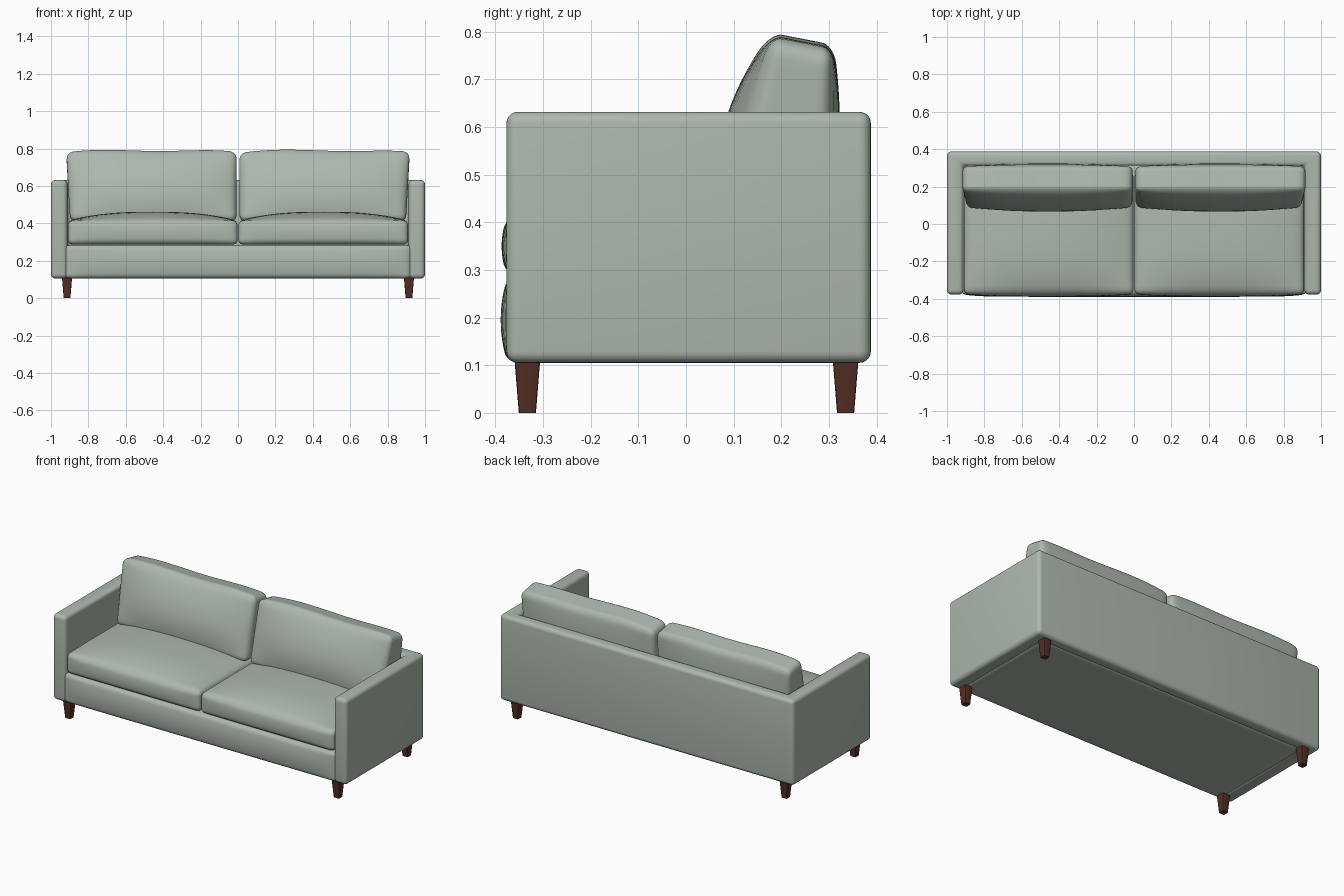
import bpy, bmesh, math
from mathutils import Vector

if "Cube" in bpy.data.objects:
    bpy.data.objects.remove(bpy.data.objects["Cube"])


def material(name, rgb):
    m = bpy.data.materials.new(name)
    m.diffuse_color = (*rgb, 1)
    m.use_nodes = True
    m.node_tree.nodes["Principled BSDF"].inputs["Base Color"].default_value = m.diffuse_color
    return m


FABRIC = material("sage fabric", (0.42, 0.48, 0.425))
WOOD = material("dark brown wood", (0.085, 0.028, 0.018))


def finish(bm, name, mat, angle=180):
    bmesh.ops.recalc_face_normals(bm, faces=bm.faces)
    me = bpy.data.meshes.new(name)
    bm.to_mesh(me)
    bm.free()
    ob = bpy.data.objects.new(name, me)
    bpy.context.collection.objects.link(ob)
    me.materials.append(mat)
    bpy.ops.object.select_all(action='DESELECT')
    ob.select_set(True)
    bpy.context.view_layer.objects.active = ob
    bpy.ops.object.shade_smooth_by_angle(angle=math.radians(angle))
    return ob


def soft_block(name, half, radius, shape, cuts=23):
    """Rounded box; shape(u, v, w) maps coordinates in -1..1 to the final position."""
    bm = bmesh.new()
    bmesh.ops.create_cube(bm, size=2)
    bmesh.ops.subdivide_edges(bm, edges=bm.edges[:], cuts=cuts, use_grid_fill=True)
    for v in bm.verts:
        # denser rows near the edges, then round the edges off
        p = [math.sin(math.pi / 2 * c) * h for c, h in zip(v.co, half)]
        q = [max(-(h - radius), min(h - radius, c)) for c, h in zip(p, half)]
        d = Vector(p) - Vector(q)
        r = Vector(q) + d.normalized() * radius
        v.co = shape(*[c / h for c, h in zip(r, half)])
    return finish(bm, name, FABRIC)


def dome(a, power=2):
    return max(0, 1 - abs(a) ** power)


# Arms and back: one U-shaped wall with rounded edges
outline = [(-1, -0.377), (-1, 0.388), (1, 0.388), (1, -0.377),
           (0.912, -0.377), (0.912, 0.312), (-0.912, 0.312), (-0.912, -0.377)]
bm = bmesh.new()
face = bm.faces.new([bm.verts.new((x, y, 0.105)) for x, y in outline])
ext = bmesh.ops.extrude_face_region(bm, geom=[face])
bmesh.ops.translate(bm, vec=(0, 0, 0.527),
                    verts=[g for g in ext["geom"] if isinstance(g, bmesh.types.BMVert)])
bmesh.ops.bevel(bm, geom=bm.edges[:], offset=0.024, segments=5, profile=0.5, affect='EDGES')
finish(bm, "arms_and_back", FABRIC, 40)


# Base under the cushions, with a softly bulging front
def base_shape(u, v, w):
    y = -0.025 + 0.35 * v
    if v < 0:
        y -= 0.014 * dome(w) * dome(u, 12) * -v
    return (0.925 * u, y, 0.195 + 0.09 * w)


soft_block("base", (0.925, 0.35, 0.09), 0.022, base_shape)

for side, label in ((-1, "left"), (1, "right")):
    # Seat cushion: box with a crowned top and bulging front
    def seat_shape(u, v, w):
        x = 0.456 + 0.454 * u
        y = -0.05 + 0.325 * v - (0.012 * dome(w) * dome(u, 4) if v < 0 else 0)
        crown = 0.048 * dome(u, 2.6) * dome(v, 3)
        z = 0.35 + 0.064 * w + crown * max(0, w)
        return (side * x, y, z)

    soft_block(label + "_seat_cushion", (0.454, 0.325, 0.064), 0.028, seat_shape)

    # Back cushion: wedge leaning on the back wall, with an uneven top
    def back_shape(u, v, w):
        t = (w + 1) / 2
        front = 0.08 + (0.178 - 0.08) * t
        back = 0.298 + 0.012 * t
        s = (v + 1) / 2
        y = front + (back - front) * s
        puff = dome(u, 3) * dome(w)
        y += (-0.05 * (1 - s) + 0.018 * s) * puff
        z = 0.41 + (0.373 - 0.026 * s) * t
        z += t * t * (0.012 * dome(u, 4) + 0.004 * math.sin(4.2 * u + 2.4 * side + 1.2))
        x = 0.458 + 0.45 * u + 0.010 * max(0, u) * w
        return (side * x, y, z)

    soft_block(label + "_back_cushion", (0.45, 0.1, 0.19), 0.036, back_shape)

    # Tapered square legs
    for y, end in ((-0.333, "front"), (0.335, "back")):
        bm = bmesh.new()
        bmesh.ops.create_cube(bm, size=2)
        for v in bm.verts:
            h = 0.027 if v.co.z > 0 else 0.018
            v.co = (side * 0.914 + v.co.x * h, y + v.co.y * h, 0.112 if v.co.z > 0 else 0)
        bmesh.ops.bevel(bm, geom=[e for e in bm.edges
                                  if abs(e.verts[0].co.z - e.verts[1].co.z) > 0.05],
                        offset=0.004, segments=2, profile=0.5, affect='EDGES')
        finish(bm, f"{label}_{end}_leg", WOOD, 30)
